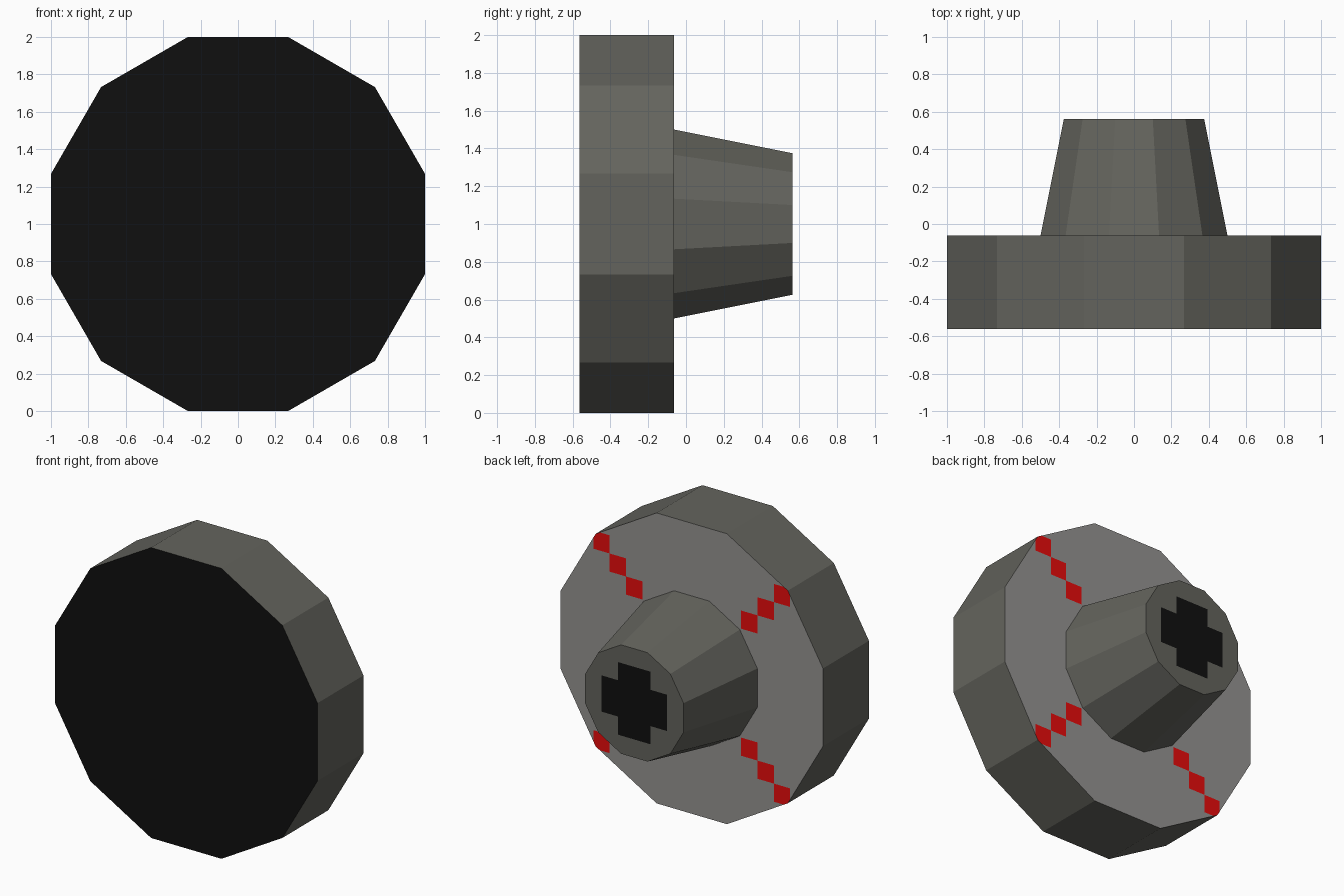
import bpy, bmesh, math
from mathutils import Vector

if "Cube" in bpy.data.objects:
    bpy.data.objects.remove(bpy.data.objects["Cube"])


def material(name, rgb):
    m = bpy.data.materials.new(name)
    m.diffuse_color = (*rgb, 1)
    m.use_nodes = True
    m.node_tree.nodes["Principled BSDF"].inputs["Base Color"].default_value = m.diffuse_color
    return m


RUBBER = material("dark olive grey", (0.127, 0.127, 0.110))
BLACK = material("black", (0.005, 0.005, 0.005))
GREY = material("mid grey", (0.30, 0.295, 0.285))
RED = material("red", (0.88, 0.004, 0.004))

SIDES = 12
CENTRE_Z = 1.0


def ring(bm, apothem, y):
    """Twelve-sided ring with flats on the x and z axes."""
    r = apothem / math.cos(math.pi / SIDES)
    angles = [(i + 0.5) * math.tau / SIDES for i in range(SIDES)]
    return [bm.verts.new((r * math.cos(a), y, r * math.sin(a))) for a in angles]


def drum(name, y0, r0, y1, r1, mats, cuts, rule):
    """Tapered drum along y; its back cap is cut on a grid and coloured by rule."""
    bm = bmesh.new()
    a, b = ring(bm, r0, y0), ring(bm, r1, y1)
    bm.faces.new(a)
    bm.faces.new(b[::-1])
    for i in range(SIDES):
        j = (i + 1) % SIDES
        bm.faces.new((a[i], b[i], b[j], a[j]))
    bmesh.ops.recalc_face_normals(bm, faces=bm.faces)

    # Grid cuts on the back cap only
    for axis in (Vector((1, 0, 0)), Vector((0, 0, 1))):
        for c in [s * v for v in cuts for s in (-1, 1)]:
            cap = [f for f in bm.faces if f.normal.y > 0.9]
            edges = {e for f in cap for e in f.edges}
            verts = {v for f in cap for v in f.verts}
            bmesh.ops.bisect_plane(bm, geom=cap + list(edges) + list(verts),
                                   dist=1e-5, plane_co=axis * c, plane_no=axis)
            bm.normal_update()

    for f in bm.faces:
        p = f.calc_center_median()
        f.material_index = rule(f.normal.y, abs(p.x), abs(p.z))
    me = bpy.data.meshes.new(name)
    bm.to_mesh(me)
    bm.free()
    for m in mats:
        me.materials.append(m)
    ob = bpy.data.objects.new(name, me)
    ob.location.z = CENTRE_Z
    bpy.context.collection.objects.link(ob)
    return ob


# Wheel disc: black front, grey back with red diagonal squares
def disc_rule(ny, x, z):
    if ny < -0.9:
        return 1
    if ny < 0.9:
        return 0
    i, j = int(x * 8), int(z * 8)
    return 3 if i == j and 3 <= i <= 5 else 2


drum("wheel_disc", -0.5625, 1.0, -0.0625, 1.0, (RUBBER, BLACK, GREY, RED),
     (0.375, 0.5, 0.625, 0.75), disc_rule)


# Hub: tapered stub with a black cross on its end
def hub_rule(ny, x, z):
    return 1 if ny > 0.9 and max(x, z) < 0.25 and min(x, z) < 0.125 else 0


drum("wheel_hub", -0.0625, 0.5, 0.5625, 0.375, (RUBBER, BLACK),
     (0.125, 0.25), hub_rule)
